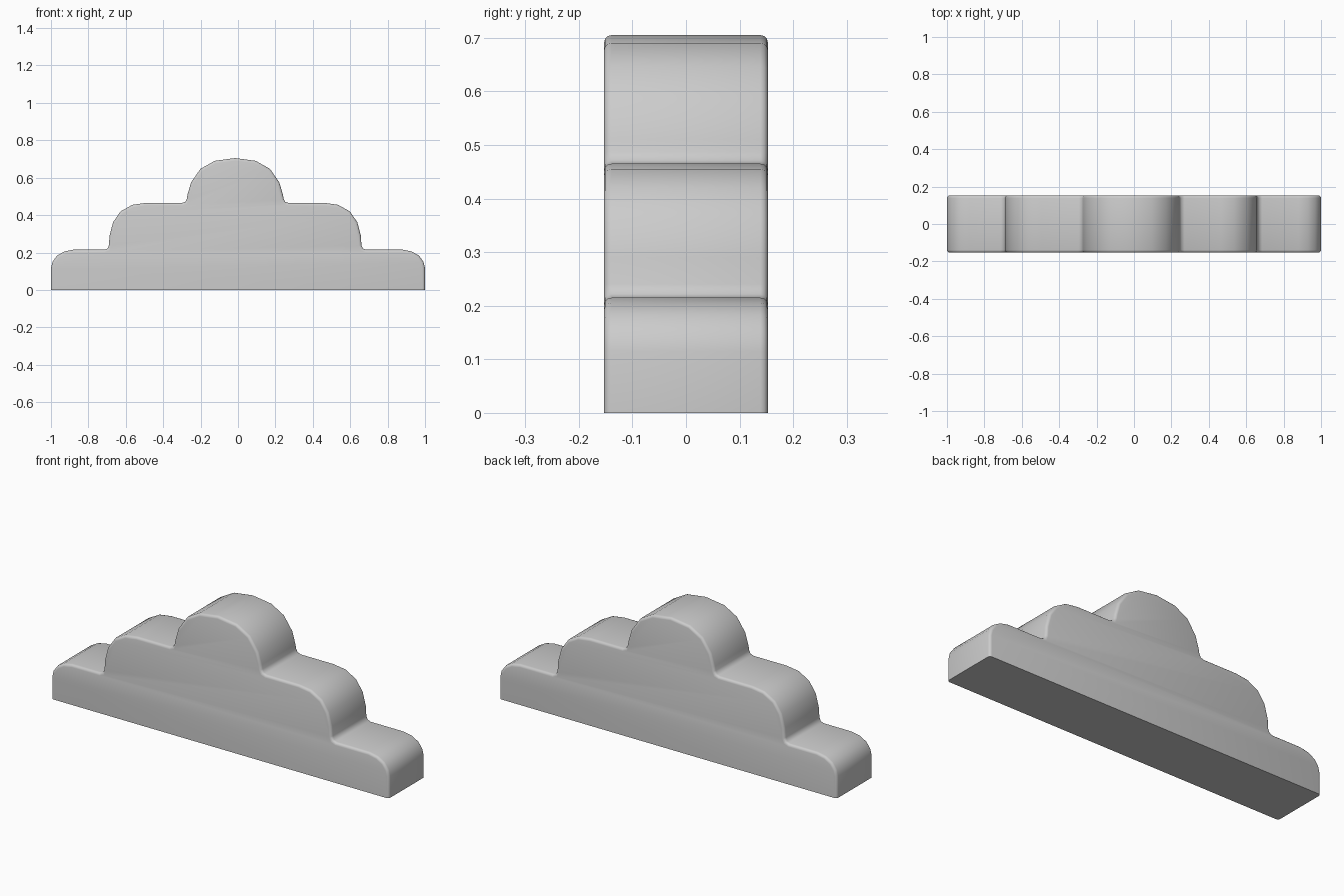
import bpy, bmesh, math

if "Cube" in bpy.data.objects:
    bpy.data.objects.remove(bpy.data.objects["Cube"])

HALF_DEPTH = 0.153
BEVEL = 0.014

# Right half of the stepped outline, relative to the dome axis, from top down
AXIS = -0.015
half = [(0.11, 0.69), (0.186, 0.647), (0.236, 0.575),
        (0.255, 0.51), (0.259, 0.487), (0.267, 0.471), (0.285, 0.465),
        (0.48, 0.465), (0.55, 0.455), (0.613, 0.42), (0.653, 0.362), (0.672, 0.29),
        (0.675, 0.24), (0.682, 0.222), (0.70, 0.215)]
# Rounded end of the bottom step, measured to x = 1
end = [(0.88, 0.215), (0.93, 0.205), (0.968, 0.183), (0.992, 0.15), (1.0, 0.115), (1.0, 0.0)]

right = [(AXIS + x, z) for x, z in half] + end
left = [(AXIS - x, z) for x, z in half] + [(-x, z) for x, z in end]
outline = [(AXIS, 0.705)] + right + left[::-1]

# Extrude the outline through the depth
bm = bmesh.new()
face = bm.faces.new([bm.verts.new((x, -HALF_DEPTH, z)) for x, z in outline])
ext = bmesh.ops.extrude_face_region(bm, geom=[face])
moved = [v for v in ext["geom"] if isinstance(v, bmesh.types.BMVert)]
bmesh.ops.translate(bm, verts=moved, vec=(0, 2 * HALF_DEPTH, 0))
bmesh.ops.recalc_face_normals(bm, faces=bm.faces)

# Round the front and back rims, leaving the base sharp
rims = [e for e in bm.edges
        if abs(e.verts[0].co.y - e.verts[1].co.y) < 1e-5
        and max(v.co.z for v in e.verts) > 0.01]
bmesh.ops.bevel(bm, geom=rims, offset=BEVEL, offset_type='OFFSET', segments=3,
                profile=0.5, affect='EDGES', clamp_overlap=True)
bmesh.ops.recalc_face_normals(bm, faces=bm.faces)

mesh = bpy.data.meshes.new("stepped_block")
bm.to_mesh(mesh)
bm.free()
block = bpy.data.objects.new("stepped_block", mesh)
bpy.context.collection.objects.link(block)

# Smooth shading with a crisp base edge
bpy.context.view_layer.objects.active = block
block.select_set(True)
bpy.ops.object.shade_smooth_by_angle(angle=math.radians(50))
